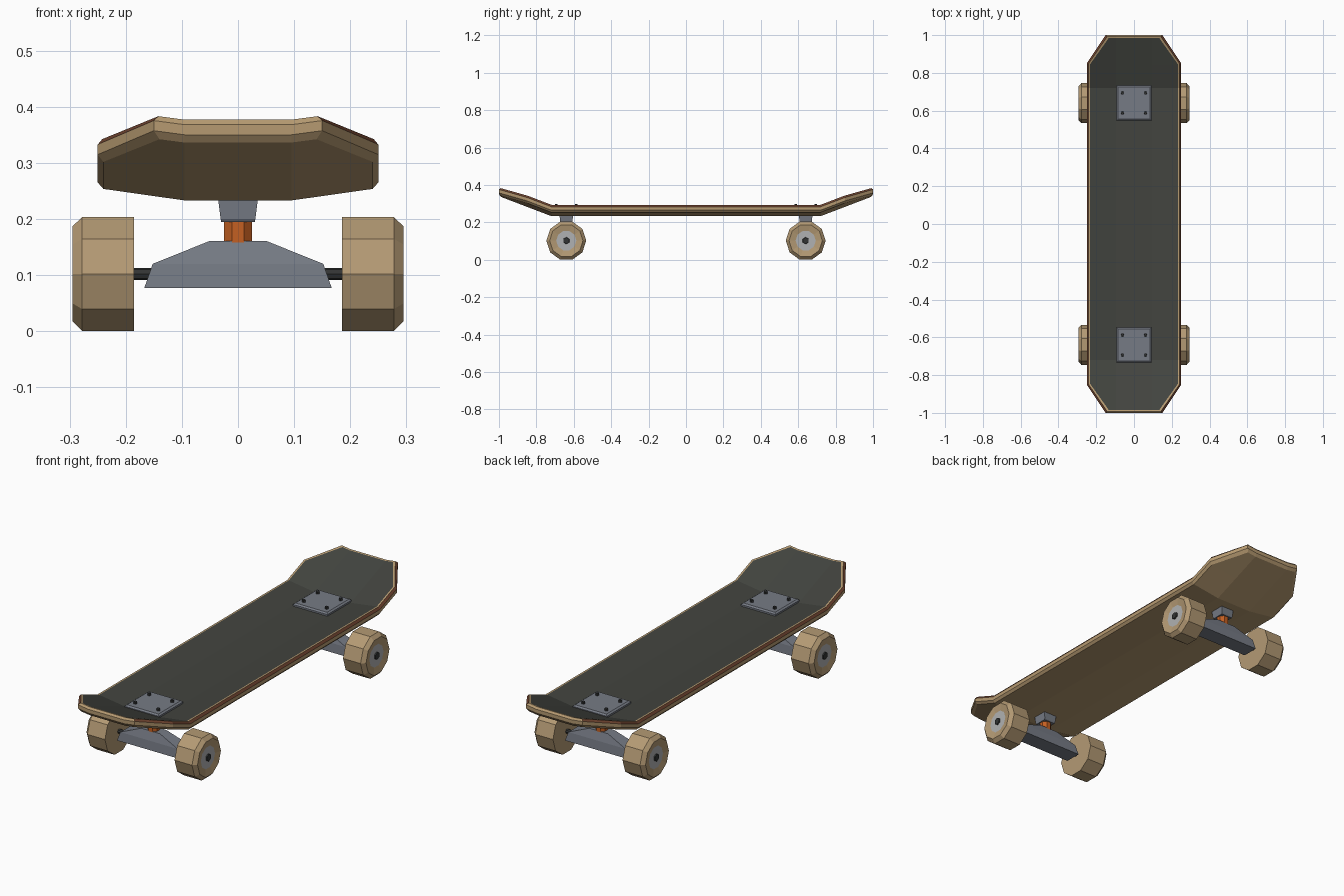
import bpy, bmesh, math
from mathutils import Vector

cube = bpy.data.objects.get("Cube")
if cube:
    bpy.data.objects.remove(cube, do_unlink=True)


def material(name, *rgb):
    lin = [(c / 255 / 12.92) if c < 11 else ((c / 255 + 0.055) / 1.055) ** 2.4 for c in rgb]
    m = bpy.data.materials.new(name)
    m.use_nodes = True
    m.diffuse_color = (*lin, 1)
    m.node_tree.nodes["Principled BSDF"].inputs["Base Color"].default_value = (*lin, 1)
    return m


WOOD = material("maple_tan", 182, 154, 113)
URETHANE = material("wheel_tan", 180, 154, 116)
STRIPE = material("red_brown_ply", 112, 68, 48)
GRIP = material("grip_charcoal", 66, 68, 63)
METAL = material("truck_grey", 118, 123, 133)
HUB = material("hub_silver", 176, 177, 178)
DARK = material("dark_steel", 50, 52, 52)
ORANGE = material("bushing_orange", 196, 96, 34)


def finish(name, bm, mats):
    bmesh.ops.recalc_face_normals(bm, faces=bm.faces)
    mesh = bpy.data.meshes.new(name)
    bm.to_mesh(mesh)
    bm.free()
    for m in mats:
        mesh.materials.append(m)
    obj = bpy.data.objects.new(name, mesh)
    bpy.context.collection.objects.link(obj)
    return obj


def loft(name, rings, mats, indices=None):
    """Skin a list of equal rings and cap both ends."""
    bm = bmesh.new()
    loops = [[bm.verts.new(p) for p in ring] for ring in rings]
    n = len(loops[0])
    for k, (a, b) in enumerate(zip(loops, loops[1:])):
        for i in range(n):
            f = bm.faces.new((a[i], a[(i + 1) % n], b[(i + 1) % n], b[i]))
            f.material_index = indices[k] if indices else 0
    bm.faces.new(loops[0])
    bm.faces.new(loops[-1]).material_index = indices[-1] if indices else 0
    return finish(name, bm, mats)


def lathe(name, profile, sides, centre, axis, mats, indices=None, phase=0.0):
    """Profile of (distance along axis, radius)."""
    rings = []
    for d, r in profile:
        ring = []
        for i in range(sides):
            t = 2 * math.pi * i / sides + phase
            u, v = r * math.cos(t), r * math.sin(t)
            p = (d, u, v) if axis == "x" else (u, v, d)
            ring.append(Vector(p) + Vector(centre))
        rings.append(ring)
    return loft(name, rings, mats, indices)


def block(name, layers, centre, mat):
    """Tapered block from layers of (z, half x, half y)."""
    cx, cy = centre
    rings = [[(cx + sx * hx, cy + sy * hy, z) for sx, sy in ((-1, -1), (1, -1), (1, 1), (-1, 1))]
             for z, hx, hy in layers]
    return loft(name, rings, [mat])


# Deck: concave board with kicked ends, made of nested grids
STATIONS = [(-1, .15), (-.85, .25), (-.72, .25), (.72, .25), (.85, .25), (1, .15)]


def deck_height(x, y):
    kick = max(0, (abs(y) - .72) / .28) * .107
    concave = max(0, (abs(x) - .1) / .15) * .022
    return .233 + kick + concave


def deck_grid(bm, inset, lift):
    grid = []
    for y, w in STATIONS:
        if abs(y) > .72:
            y -= math.copysign(inset * (1 if abs(y) == 1 else .4), y)
        grid.append([bm.verts.new((x, y, deck_height(x, y) + lift))
                     for x in (inset - w, -.095, .095, w - inset)])
    return grid


def boundary(grid):
    return (grid[0] + [row[-1] for row in grid[1:-1]]
            + grid[-1][::-1] + [row[0] for row in grid[-2:0:-1]])


def fill(bm, grid, index):
    for a, b in zip(grid, grid[1:]):
        for i in range(3):
            bm.faces.new((a[i], a[i + 1], b[i + 1], b[i])).material_index = index


bm = bmesh.new()
grids = [deck_grid(bm, inset, lift) for inset, lift in
         ((.01, 0), (0, .01), (0, .028), (.008, .04), (.016, .041))]
fill(bm, grids[0], 0)
fill(bm, grids[-1], 2)
for k, (low, high) in enumerate(zip(grids, grids[1:])):
    a, b = boundary(low), boundary(high)
    for i in range(len(a)):
        j = (i + 1) % len(a)
        f = bm.faces.new((a[i], a[j], b[j], b[i]))
        on_tip = abs(a[i].co.y - a[j].co.y) < .001
        f.material_index = 1 if k == 2 and not on_tip else 0
inner = {v for g in grids for row in g for v in row}
loose = [v for v in inner if not v.link_faces]
bmesh.ops.delete(bm, geom=loose, context="VERTS")
finish("deck", bm, [WOOD, STRIPE, GRIP])

# Trucks, bolts and wheels, repeated at both ends
AXLE_Z = .102
for end, sy in (("front", -1), ("rear", 1)):
    y = .64 * sy
    block(end + "_top_plate", [(.268, .092, .092), (.282, .092, .092), (.288, .084, .084)],
          (0, y), METAL)
    block(end + "_pivot_block", [(.195, .03, .03), (.2, .031, .033), (.24, .036, .036)],
          (0, y), METAL)
    lathe(end + "_bushing", [(.155, .027), (.198, .027)], 8, (0, y, 0), "z",
          [ORANGE], phase=math.pi / 8)
    block(end + "_hanger", [(.077, .167, .04), (.12, .152, .036), (.161, .05, .024)],
          (0, y), METAL)
    lathe(end + "_axle", [(-.2, .011), (.2, .011)], 8, (0, y, AXLE_Z), "x", [DARK])

    for side, sx in (("left", 1), ("right", -1)):
        tag = f"{end}_{side}"
        # Chamfered tread, dished outer face and silver hub
        tread = [(.185, .1065), (.278, .1065), (.295, .089), (.288, .054)]
        lathe(tag + "_wheel", [(d * sx, r) for d, r in tread], 10, (0, y, AXLE_Z), "x",
              [URETHANE, HUB], [0, 0, 0, 1])
        lathe(tag + "_axle_nut", [(.286 * sx, .019), (.294 * sx, .017)], 6,
              (0, y, AXLE_Z), "x", [DARK], phase=math.pi / 6)
        for row, by in (("fore", -.053), ("aft", .053)):
            lathe(f"{tag}_{row}_bolt", [(.284, .009), (.298, .008)], 6,
                  (.061 * sx, y + by, 0), "z", [DARK])
